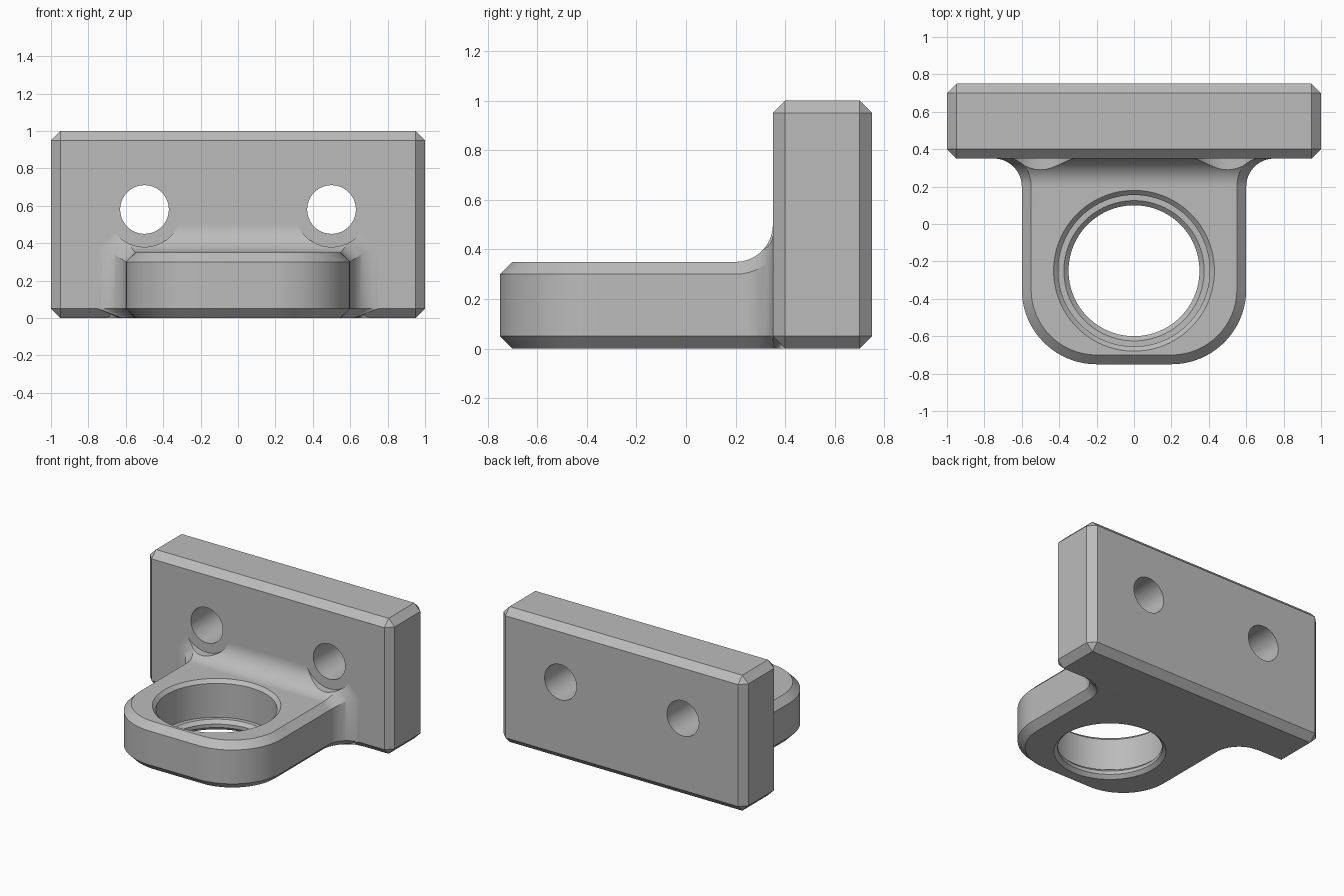
import bpy, bmesh
from math import sin, cos, pi, sqrt, radians
from mathutils import Matrix

if "Cube" in bpy.data.objects:
    bpy.data.objects.remove(bpy.data.objects["Cube"])

CHAMFER, FILLET = 0.05, 0.15

grey = bpy.data.materials.new("plain grey")
grey.use_nodes = True
grey.diffuse_color = (0.5, 0.5, 0.5, 1)
grey.node_tree.nodes["Principled BSDF"].inputs["Base Color"].default_value = grey.diffuse_color


def make_object(name, bm):
    bmesh.ops.recalc_face_normals(bm, faces=bm.faces[:])
    mesh = bpy.data.meshes.new(name)
    bm.to_mesh(mesh)
    bm.free()
    mesh.materials.append(grey)
    ob = bpy.data.objects.new(name, mesh)
    bpy.context.collection.objects.link(ob)
    return ob


def lathe(name, profile, matrix, sides=96):
    """Closed solid of revolution from (radius, height) pairs."""
    bm = bmesh.new()
    rings = [[bm.verts.new((r * cos(2 * pi * k / sides), r * sin(2 * pi * k / sides), h))
              for k in range(sides)] for r, h in profile]
    for a, b in zip(rings, rings[1:]):
        for k in range(sides):
            n = (k + 1) % sides
            bm.faces.new((a[k], a[n], b[n], b[k]))
    bm.faces.new(rings[0])
    bm.faces.new(rings[-1])
    bm.transform(matrix)
    return make_object(name, bm)


# Upright mounting plate with chamfered edges
bm = bmesh.new()
bmesh.ops.create_cube(bm, size=1, matrix=Matrix.Translation((0, 0.55, 0.5)) @ Matrix.Diagonal((2, 0.4, 1, 1)))
bmesh.ops.bevel(bm, geom=bm.edges[:], offset=CHAMFER, segments=1, affect='EDGES')
bracket = make_object("bracket", bm)


def flare(y, radius):
    """Outward growth of the tongue where it blends into the plate."""
    d = min(max(y - 0.2, 0), radius)
    return radius - sqrt(radius ** 2 - d ** 2)


def half_outline(inset):
    """Right half of the tongue seen from above, front to back."""
    r = 0.4 - inset
    pts = [(0.2 + r * sin(a), -0.35 - r * cos(a)) for a in (pi / 2 * k / 20 for k in range(21))]
    ys = [0.2 + FILLET * sin(pi / 2 * k / 20) for k in range(21)]
    ys += [0.35 + inset * k / 6 for k in range(1, 7)] if inset else [0.4 + 0.01 * k for k in range(6)]
    pts += [(0.6 - inset + flare(y, FILLET + inset), y) for y in ys]
    return pts + [(0.75, 0.6)]


# Tongue: stacked outlines with the upper two rising into the plate
bm = bmesh.new()
layers = []
for z, inset, rise in ((0, CHAMFER, 0), (0.05, 0, 0), (0.3, 0, 0.2), (0.35, CHAMFER, FILLET)):
    pts = [(x, y, z + (flare(min(y, 0.35), rise) if rise else 0)) for x, y in half_outline(inset)]
    layers.append(([bm.verts.new(p) for p in pts], [bm.verts.new((-x, y, h)) for x, y, h in pts]))
for (r0, l0), (r1, l1) in zip(layers, layers[1:]):
    a, b = r0 + l0[::-1], r1 + l1[::-1]
    for k in range(len(a)):
        n = (k + 1) % len(a)
        bm.faces.new((a[k], a[n], b[n], b[k]))
for right, left in (layers[0], layers[-1]):
    for k in range(len(right) - 1):
        bm.faces.new((right[k], right[k + 1], left[k + 1], left[k]))
tongue = make_object("tongue", bm)

# Stepped bore through the tongue
cutters = [lathe("bore_cutter",
                 [(0.425, -0.05), (0.35, 0.025), (0.35, 0.05), (0.375, 0.075),
                  (0.405, 0.075), (0.405, 0.325), (0.48, 0.4)],
                 Matrix.Translation((0, -0.25, 0)))]

# Bolt holes with clearance for the bolt heads in front of the plate
for side, x in (("left", 0.5), ("right", -0.5)):
    cutters.append(lathe(side + "_bolt_cutter",
                         [(0.2, 0), (0.2, 0.35), (0.13, 0.35), (0.13, 0.9)],
                         Matrix.Translation((x, 0, 0.58)) @ Matrix.Rotation(-pi / 2, 4, 'X')))

# Join and cut
bpy.context.view_layer.objects.active = bracket
for ob, operation in [(tongue, 'UNION')] + [(c, 'DIFFERENCE') for c in cutters]:
    mod = bracket.modifiers.new(ob.name, 'BOOLEAN')
    mod.operation, mod.object, mod.solver = operation, ob, 'EXACT'
    bpy.ops.object.modifier_apply(modifier=mod.name)
    bpy.data.objects.remove(ob)

bpy.ops.object.select_all(action='DESELECT')
bracket.select_set(True)
bpy.ops.object.shade_smooth_by_angle(angle=radians(25))
